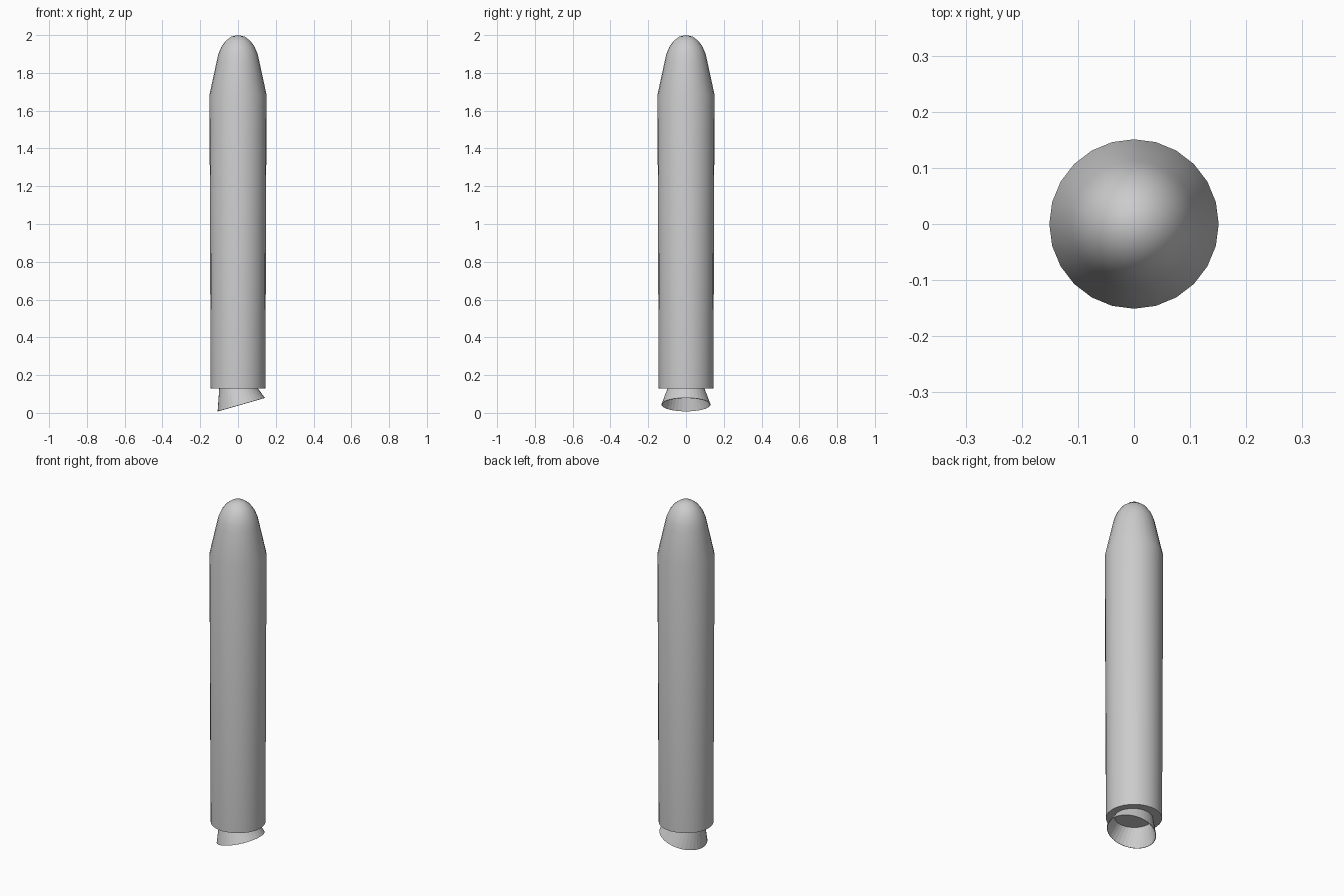
import bpy, bmesh, math
from mathutils import Matrix, Vector

if "Cube" in bpy.data.objects:
    bpy.data.objects.remove(bpy.data.objects["Cube"])


def lathe(name, profile, sides, smooth):
    """Spin (radius, z) points around z; radius 0 makes a pole."""
    bm = bmesh.new()
    verts = [bm.verts.new((r, 0, z)) for r, z in profile]
    edges = [bm.edges.new(pair) for pair in zip(verts, verts[1:])]
    bmesh.ops.spin(bm, geom=verts + edges, cent=(0, 0, 0), axis=(0, 0, 1),
                   angle=math.tau, steps=sides, use_merge=False, use_duplicate=False)
    bmesh.ops.remove_doubles(bm, verts=bm.verts[:], dist=1e-5)
    bmesh.ops.recalc_face_normals(bm, faces=bm.faces[:])
    mesh = bpy.data.meshes.new(name)
    bm.to_mesh(mesh)
    bm.free()
    ob = bpy.data.objects.new(name, mesh)
    bpy.context.collection.objects.link(ob)
    if smooth:
        bpy.context.view_layer.objects.active = ob
        ob.select_set(True)
        bpy.ops.object.shade_smooth_by_angle(angle=math.radians(30))
        ob.select_set(False)
    return ob


# Hull: flat base, slightly widening tube and blunt nose
lathe("rocket_body", [
    (0, 0.13), (0.145, 0.13), (0.151, 1.685),
    (0.113, 1.86), (0.104, 1.9), (0.088, 1.938),
    (0.066, 1.969), (0.036, 1.992), (0, 2.0)], 24, True)

# Engine bell: thin open cone swivelled towards +x
nozzle = lathe("engine_nozzle", [(0.086, 0.12), (0.13, 0)], 36, False)
nozzle.matrix_world = (Matrix.Translation(Vector((0.017, 0, 0.044)))
                       @ Matrix.Rotation(math.radians(-16), 4, 'Y'))
wall = nozzle.modifiers.new("wall", 'SOLIDIFY')
wall.thickness = 0.003
wall.offset = -1
